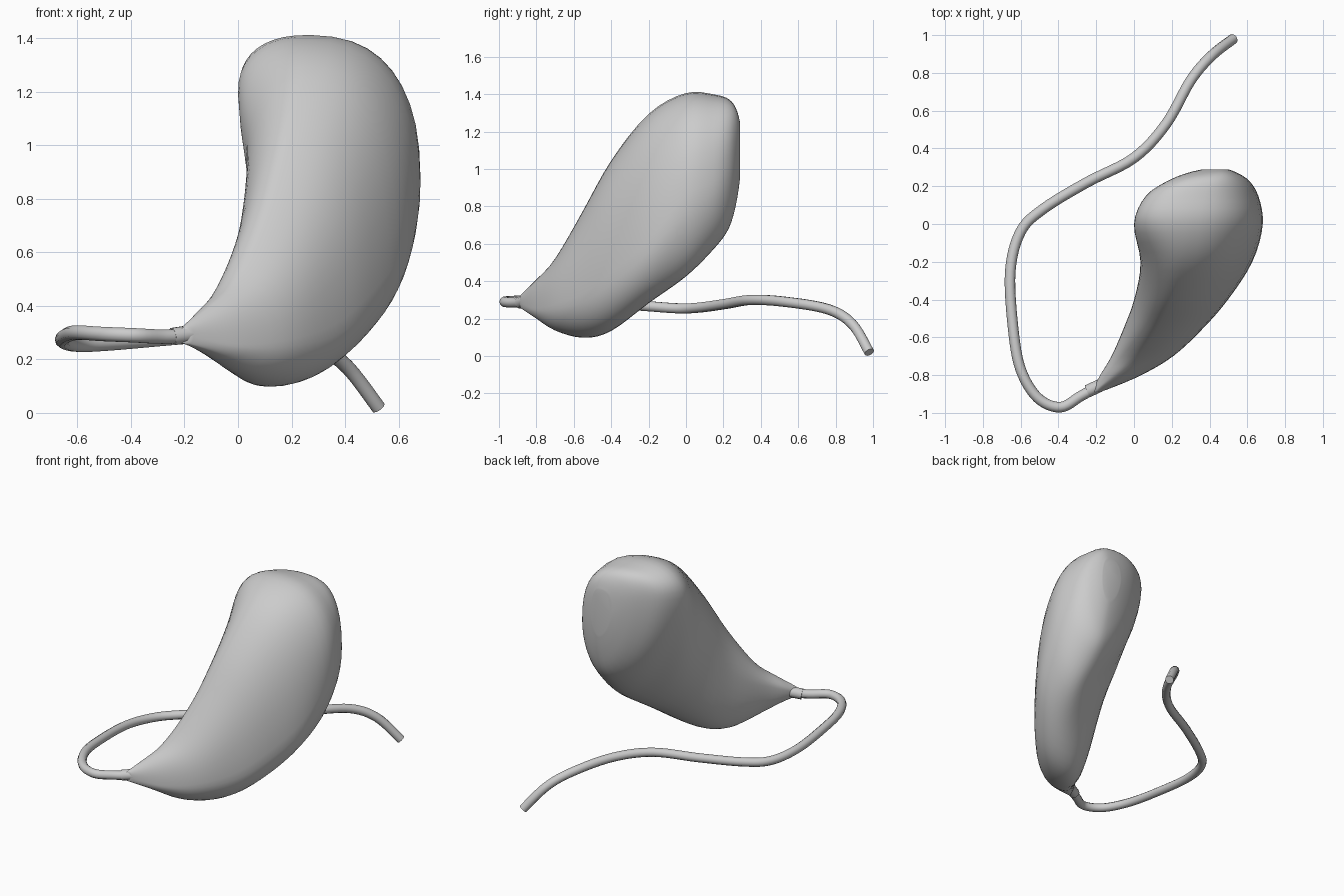
import bpy
import bmesh
import math

# Remove the default cube only
default_cube = bpy.data.objects.get("Cube")
if default_cube:
    bpy.data.objects.remove(default_cube, do_unlink=True)


def make_material(name, colour):
    material = bpy.data.materials.new(name)
    material.use_nodes = True
    material.diffuse_color = colour
    material.node_tree.nodes["Principled BSDF"].inputs["Base Color"].default_value = colour
    return material


def blend(a, b, c, d, t):
    """Cubic blend from b to c, steered by the neighbours a and d."""
    return b + t * ((c - a) + t * ((2 * a - 5 * b + 4 * c - d) + t * (3 * (b - c) + d - a))) / 2


def smooth_rows(rows, steps):
    """Smoothly interpolate a list of equal-length rows."""
    padded = [rows[0]] + list(rows) + [rows[-1]]
    result = []
    for i in range(len(rows) - 1):
        for step in range(steps):
            result.append([blend(*values, step / steps) for values in zip(*padded[i:i + 4])])
    result.append(list(rows[-1]))
    return result


def finish(bm, name, material):
    bmesh.ops.recalc_face_normals(bm, faces=bm.faces)
    mesh = bpy.data.meshes.new(name)
    bm.to_mesh(mesh)
    bm.free()
    obj = bpy.data.objects.new(name, mesh)
    bpy.context.collection.objects.link(obj)
    mesh.materials.append(material)
    bpy.ops.object.select_all(action="DESELECT")
    obj.select_set(True)
    bpy.context.view_layer.objects.active = obj
    bpy.ops.object.shade_smooth_by_angle(angle=math.radians(55))
    return obj


def loft(rings, name, material):
    """Skin closed rings of points and cap both ends."""
    bm = bmesh.new()
    loops = [[bm.verts.new(point) for point in ring] for ring in rings]
    for first, second in zip(loops, loops[1:]):
        for k in range(len(first)):
            n = (k + 1) % len(first)
            bm.faces.new((first[k], first[n], second[n], second[k]))
    bm.faces.new(loops[0])
    bm.faces.new(loops[-1])
    return finish(bm, name, material)


def quadrant(side, crest, power, steps):
    """Rounded quarter arc from a side extreme towards a top or bottom extreme."""
    points = []
    for k in range(steps + 1):
        angle = math.pi / 2 * k / steps
        across = max(0, math.cos(angle)) ** (2 / power)
        up = math.sin(angle) ** (2 / power)
        points.append((crest[0] + (side[0] - crest[0]) * across,
                       side[1] + (crest[1] - side[1]) * up))
    return points


def body_ring(row, steps=10):
    """Cross-section through its left, right, top and bottom extremes."""
    y = row[0]
    left, right, top, bottom = row[1:3], row[3:5], row[5:7], row[7:9]
    shoulder = max(1.6, 2.3 + 1.4 * y)  # slimmer towards the neck
    hollow = min(2.4, max(1.6, 1.6 - 3.2 * y))  # flatter under the upper lobe
    outline = quadrant(left, top, shoulder, steps)[:-1]
    outline += quadrant(right, top, 2.4, steps)[:0:-1]
    outline += quadrant(right, bottom, 1.95, steps)[:-1]
    outline += quadrant(left, bottom, hollow, steps)[:0:-1]
    return [(x, y, z) for x, z in outline]


def tube(path, radius, name, material):
    """Round tube following a path, with flat ends."""
    curve = bpy.data.curves.new(name, "CURVE")
    curve.dimensions = "3D"
    curve.bevel_depth = radius
    curve.bevel_resolution = 3
    curve.use_fill_caps = True
    spline = curve.splines.new("POLY")
    spline.points.add(len(path) - 1)
    for point, place in zip(spline.points, path):
        point.co = (*place, 1)
    helper = bpy.data.objects.new(name + "_path", curve)
    bpy.context.collection.objects.link(helper)
    bpy.context.view_layer.update()
    mesh = bpy.data.meshes.new_from_object(
        helper.evaluated_get(bpy.context.evaluated_depsgraph_get()))
    bpy.data.objects.remove(helper, do_unlink=True)
    bm = bmesh.new()
    bm.from_mesh(mesh)
    bpy.data.meshes.remove(mesh)
    bmesh.ops.remove_doubles(bm, verts=bm.verts, dist=0.0005)
    return finish(bm, name, material)


grey = make_material("light_grey", (0.6, 0.6, 0.6, 1))

# Curved sac: y, then x and z of the left, right, top and bottom extremes
sections = [
    (-.89, -.23, .29, -.18, .29, -.2, .32, -.2, .26),
    (-.86, -.21, .3, -.1, .27, -.17, .35, -.13, .24),
    (-.8, -.18, .33, .04, .25, -.09, .41, -.04, .2),
    (-.7, -.12, .38, .21, .27, .02, .52, .05, .135),
    (-.55, -.055, .45, .37, .32, .12, .78, .11, .095),
    (-.4, 0, .6, .5, .43, .19, 1.05, .2, .13),
    (-.2, .035, .96, .63, .6, .25, 1.3, .36, .28),
    (0, -.005, 1.2, .685, .85, .26, 1.41, .46, .42),
    (.15, .06, 1.23, .66, .92, .3, 1.4, .46, .57),
    (.23, .18, 1.22, .61, 1, .35, 1.375, .46, .68),
    (.27, .28, 1.18, .55, 1.05, .42, 1.32, .46, .82),
    (.289, .36, 1.12, .5, 1.08, .44, 1.25, .45, .95),
]
body = loft([body_ring(row) for row in smooth_rows(sections, 4)], "curved_sac", grey)
relax = body.modifiers.new("soften", "SMOOTH")
relax.factor = 0.5
relax.iterations = 4

# Long thin duct trailing from the neck
duct_path = [
    (-.17, -.85, .29), (-.28, -.91, .285), (-.39, -.97, .29), (-.51, -.92, .295),
    (-.6, -.77, .3), (-.64, -.55, .29), (-.655, -.25, .27), (-.6, -.04, .255),
    (-.48, .08, .26), (-.25, .22, .28), (0, .35, .3), (.17, .53, .29),
    (.3, .76, .25), (.41, .89, .17), (.525, .98, .02),
]
tube(smooth_rows(duct_path, 6), .028, "trailing_duct", grey)

# Short sleeve where the sac meets the duct
tube([(-.18, -.855, .295), (-.245, -.885, .285)], .034, "neck_sleeve", grey)
